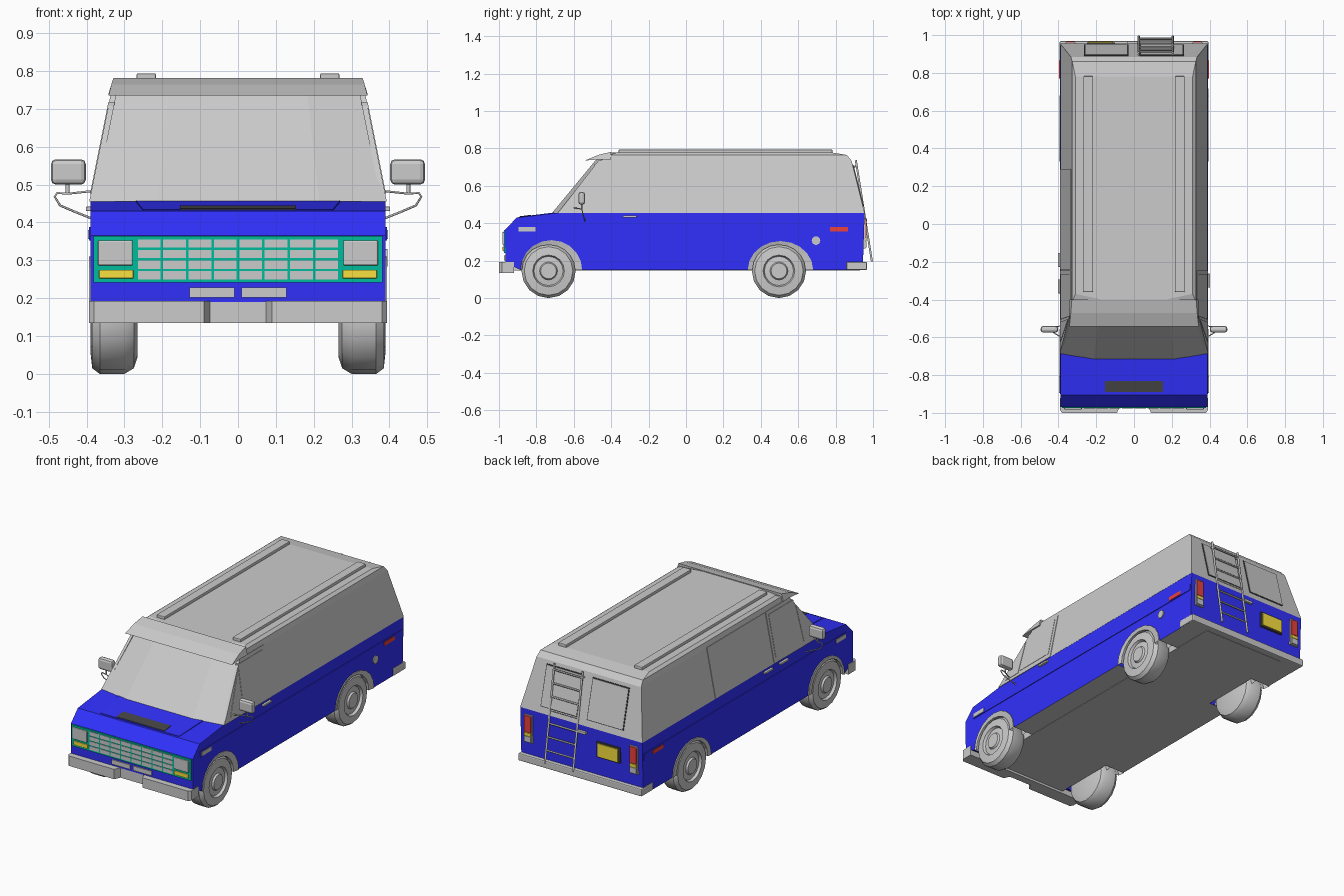
import bpy, bmesh, math
from mathutils import Vector

if "Cube" in bpy.data.objects:
    bpy.data.objects.remove(bpy.data.objects["Cube"])

def mat(name, *c):
    m = bpy.data.materials.new(name)
    m.diffuse_color = (*c, 1)
    m.use_nodes = True
    m.node_tree.nodes["Principled BSDF"].inputs["Base Color"].default_value = m.diffuse_color
    return m

BLUE, LIGHT, MID = mat("blue", .03, .03, .98), mat("light_grey", .8, .8, .8), mat("mid_grey", .55, .55, .55)
GREEN, AMBER = mat("green", 0, .5, .33), mat("amber", .95, .75, .05)
RED, BLACK = mat("red", .85, .05, .05), mat("black", .06, .06, .06)

def finish(name, bm, *mats):
    bmesh.ops.recalc_face_normals(bm, faces=bm.faces)
    me = bpy.data.meshes.new(name)
    bm.to_mesh(me)
    bm.free()
    for m in mats:
        if m or len(mats) > 1:
            me.materials.append(m)
    ob = bpy.data.objects.new(name, me)
    bpy.context.collection.objects.link(ob)
    return ob

def plate(name, pts, vec, m=None, bevel=0):
    """Polygon extruded along vec."""
    bm = bmesh.new()
    f = bm.faces.new([bm.verts.new(p) for p in pts])
    r = bmesh.ops.extrude_face_region(bm, geom=[f], use_keep_orig=True)
    bmesh.ops.translate(bm, vec=vec, verts=[v for v in r["geom"] if isinstance(v, bmesh.types.BMVert)])
    if bevel:
        bmesh.ops.bevel(bm, geom=bm.edges[:], offset=bevel, segments=2, affect='EDGES', profile=.5)
    return finish(name, bm, m)

def box(name, x, y, z, m=None, bevel=0):
    pts = [(x[0], y[0], z[0]), (x[1], y[0], z[0]), (x[1], y[1], z[0]), (x[0], y[1], z[0])]
    return plate(name, pts, (0, 0, z[1] - z[0]), m, bevel)

def tube(name, pts, r, m=None):
    cu = bpy.data.curves.new(name, 'CURVE')
    cu.dimensions, cu.bevel_depth, cu.bevel_resolution, cu.use_fill_caps = '3D', r, 1, True
    sp = cu.splines.new('POLY')
    sp.points.add(len(pts) - 1)
    for p, c in zip(sp.points, pts):
        p.co = (*c, 1)
    tmp = bpy.data.objects.new(name + "_path", cu)
    me = bpy.data.meshes.new_from_object(tmp)
    bpy.data.objects.remove(tmp)
    me.name = name
    me.materials.clear()
    if m:
        me.materials.append(m)
    bpy.context.collection.objects.link(bpy.data.objects.new(name, me))

def lathe(name, prof, y, z, s, n=16):
    """Profile of (radius, x) spun about the x axis."""
    bm = bmesh.new()
    vs = [bm.verts.new((s * x, y, z + r)) for r, x in prof]
    es = [bm.edges.new(p) for p in zip(vs, vs[1:])]
    bmesh.ops.spin(bm, geom=vs + es, cent=(0, y, z), axis=(1, 0, 0), angle=2 * math.pi, steps=n)
    bmesh.ops.remove_doubles(bm, verts=bm.verts, dist=1e-4)
    ob = finish(name, bm)
    bpy.context.view_layer.objects.active = ob
    ob.select_set(True)
    bpy.ops.object.shade_smooth_by_angle(angle=math.radians(35))
    ob.select_set(False)

def side_x(z): return .39 - max(0, z - .455) * .2
def rear_y(z): return .955 - max(0, z - .455) * .25

def side_panel(name, yz, s, off, m=None):
    plate(name, [(s * (side_x(z) - .012), y, z) for y, z in yz], (s * (.012 + off), 0, 0), m)

def rear_panel(name, x, z, off, m=None):
    pts = [(a, rear_y(b) - .01, b) for a, b in ((x[0], z[0]), (x[1], z[0]), (x[1], z[1]), (x[0], z[1]))]
    plate(name, pts, (0, .01 + off, 0), m)

def arch(cy, w, top, n=10, base=.15):
    return [(cy - w * math.cos(math.pi * i / n), base + (top - base) * math.sin(math.pi * i / n)) for i in range(n + 1)]

# lower body with wheel openings
ARCHES = {"front": (-.72, .165, .31, -.735), "rear": (.505, .175, .305, .497)}
prof = [(-.965, .19)] + arch(*ARCHES["front"][:3]) + arch(*ARCHES["rear"][:3])
prof += [(.945, .15), (.955, .455), (-.69, .455), (-.905, .43), (-.968, .365)]
body = plate("lower_body", [(-.389, y, z) for y, z in prof], (.778, 0, 0), BLUE)
body.data.materials.append(LIGHT)
for p in body.data.polygons:
    if p.normal.z < -.9 and p.center.z < .16:
        p.material_index = 1
box("floor", (-.262, .262), (-.92, .93), (.148, .33), LIGHT)

# upper body: three lofted rings with a bowed windscreen face
bm = bmesh.new()
rings = []
for z, yf, yb, w in ((.455, -.716, .955, .39), (.735, -.485, .885, .334), (.765, -.44, .86, .327), (.778, -.40, .78, .31)):
    q = [(-w, yf + .03), (-w * .55, yf), (w * .55, yf), (w, yf + .03), (w, yb), (-w, yb)]
    rings.append([bm.verts.new((x, y, z)) for x, y in q])
bm.faces.new(rings[0])
bm.faces.new(rings[-1])
for k, (a, b) in enumerate(zip(rings, rings[1:])):
    for i in range(6):
        f = bm.faces.new((a[i], a[(i + 1) % 6], b[(i + 1) % 6], b[i]))
        f.material_index = 1 if i < 3 and k == 0 else 0
up = finish("upper_body", bm, None, LIGHT)

# sun visor and roof rails
plate("sun_visor", [(-.342, y, z) for y, z in ((-.542, .735), (-.47, .765), (-.4, .782), (-.4, .74), (-.46, .742))], (.684, 0, 0), LIGHT)
for v in bpy.data.objects["sun_visor"].data.vertices:
    v.co.x *= 1 - max(0, v.co.z - .74) * .9

# hood panel, vent and cowl
plate("hood_panel", [(-.27, -.70, .452), (.27, -.70, .452), (.25, -.895, .428), (-.25, -.895, .428)], (0, 0, .006), BLUE)
plate("hood_vent", [(-.153, -.83, .438), (.153, -.83, .438), (.153, -.89, .430), (-.153, -.89, .430)], (0, 0, .007), BLACK)

# grille
box("grille_frame", (-.381, .381), (-.974, -.95), (.241, .364), GREEN)
for i in range(8):
    for j in range(4):
        x, z = (i - 3.5) * .067, .261 + j * .0278
        box("grille_cell", (x - .03, x + .03), (-.977, -.96), (z - .011, z + .011), MID)

for s in (-1, 1):
    # lights on the nose, front plates, bumper halves
    box("headlight", sorted((s * .278, s * .37)), (-.982, -.95), (.286, .353), LIGHT, .004)
    box("turn_signal", sorted((s * .276, s * .367)), (-.98, -.95), (.252, .275), AMBER, .003)
    box("front_plate", sorted((s * .009, s * .128)), (-.972, -.95), (.202, .228), MID)
    plate("front_bumper", [(s * .07, -.955, .135), (s * .09, -1, .135), (s * .38, -1, .135), (s * .393, -.985, .135), (s * .393, -.92, .135), (s * .07, -.92, .135)], (0, 0, .057))
    box("roof_rail", sorted((s * .217, s * .268)), (-.36, .783), (.765, .794), LIGHT, .004)

    # belt moulding and side markers
    side_panel("belt_moulding", [(-.9, .352), (.945, .352), (.945, .388), (-.9, .388)], s, .003, BLUE)
    side_panel("front_marker", [(-.895, .357), (-.805, .357), (-.805, .38), (-.895, .38)], s, .006)
    side_panel("rear_marker", [(.77, .357), (.865, .357), (.865, .38), (.77, .38)], s, .006, RED)

    # cab windows in a light frame
    side_panel("door_frame", [(-.685, .455), (-.245, .455), (-.245, .738), (-.465, .738)], s, .003, LIGHT)
    side_panel("door_glass", [(-.505, .485), (-.265, .485), (-.265, .718), (-.488, .718)], s, .005)
    side_panel("quarter_glass", [(-.625, .475), (-.52, .475), (-.502, .685)], s, .005)

    # door handles
    for y in ((-.3,) if s > 0 else (-.33, -.19)):
        box("door_handle", sorted((s * .385, s * .402)), (y - .037, y + .037), (.43, .442), MID, .003)

    # mirror on tube arms
    box("mirror", sorted((s * .402, s * .494)), (-.575, -.54), (.5, .567), LIGHT, .013)
    tube("mirror_arm", [(s * .385, -.6, .483), (s * .45, -.56, .476), (s * .478, -.556, .478), (s * .484, -.555, .468), (s * .47, -.55, .445), (s * .43, -.545, .428), (s * .385, -.54, .41)], .003, LIGHT)
    tube("mirror_post", [(s * .45, -.558, .476), (s * .45, -.558, .51)], .005, LIGHT)

    # wheels and grey arch flares
    for end, (cy, w, top, wy) in ARCHES.items():
        lathe(end + "_wheel", [(0, .265), (.1, .265), (.13, .275), (.145, .3), (.145, .365), (.13, .385), (.085, .39), (.078, .376), (.048, .38), (.042, .39), (0, .39)], wy, .145, s)
        outer, inner = arch(cy, w, top), arch(wy, .142, .285)
        bm = bmesh.new()
        rows = [[bm.verts.new((s * x, y, z)) for y, z in a] for x, a in ((.3, outer), (.394, outer), (.388, inner), (.3, inner))]
        for a, b in zip(rows, rows[1:] + rows[:1]):
            for i in range(len(a) - 1):
                bm.faces.new((a[i], a[i + 1], b[i + 1], b[i]))
        finish(end + "_arch_flare", bm)

    # tail lights
    tx = sorted((s * .315, s * .358))
    box("tail_light_frame", (tx[0] - .005, tx[1] + .005), (.94, .96), (.265, .425), MID)
    box("tail_light_red", tx, (.94, .966), (.325, .42), RED, .003)
    box("tail_light_amber", tx, (.94, .966), (.305, .323), AMBER)
    box("reverse_light", tx, (.94, .966), (.27, .303), LIGHT)

    # rear windows with dark gasket
    wx = sorted((s * .03, s * .265))
    rear_panel("rear_window_gasket", wx, (.49, .715), .003, BLACK)
    rear_panel("rear_window", (wx[0] + .005, wx[1] - .005), (.495, .71), .005)

box("bumper_center", (-.075, .075), (-.965, -.92), (.135, .193))
box("rear_bumper", (-.394, .394), (.858, .968), (.15, .193), None, .006)

# left cargo window, right fuel cap, rear plate and handle
side_panel("cargo_window", [(-.24, .457), (.29, .457), (.29, .737), (-.24, .737)], -1, .003, LIGHT)
lathe("fuel_cap", [(0, .38), (.023, .38), (.023, .395), (0, .395)], .695, .307, 1)
box("rear_plate_frame", (-.25, -.1), (.94, .961), (.3, .39), BLACK)
box("rear_plate", (-.24, -.11), (.94, .966), (.308, .382), AMBER)
box("rear_handle", (-.035, .02), (.945, .968), (.41, .425), MID, .003)

# ladder
top, bot = Vector((0, .908, .737)), Vector((0, .994, .195))
for x in (.025, .205):
    o = Vector((x, 0, 0))
    tube("ladder_rail", [top + o, bot + o], .006, LIGHT)
    tube("ladder_bracket", [top.lerp(bot, .06) + o, (x, .87, .70)], .005, LIGHT)
for i in range(7):
    p = top.lerp(bot, .06 + i * .135)
    tube("ladder_rung", [p + Vector((.025, 0, 0)), p + Vector((.205, 0, 0))], .005, LIGHT)
